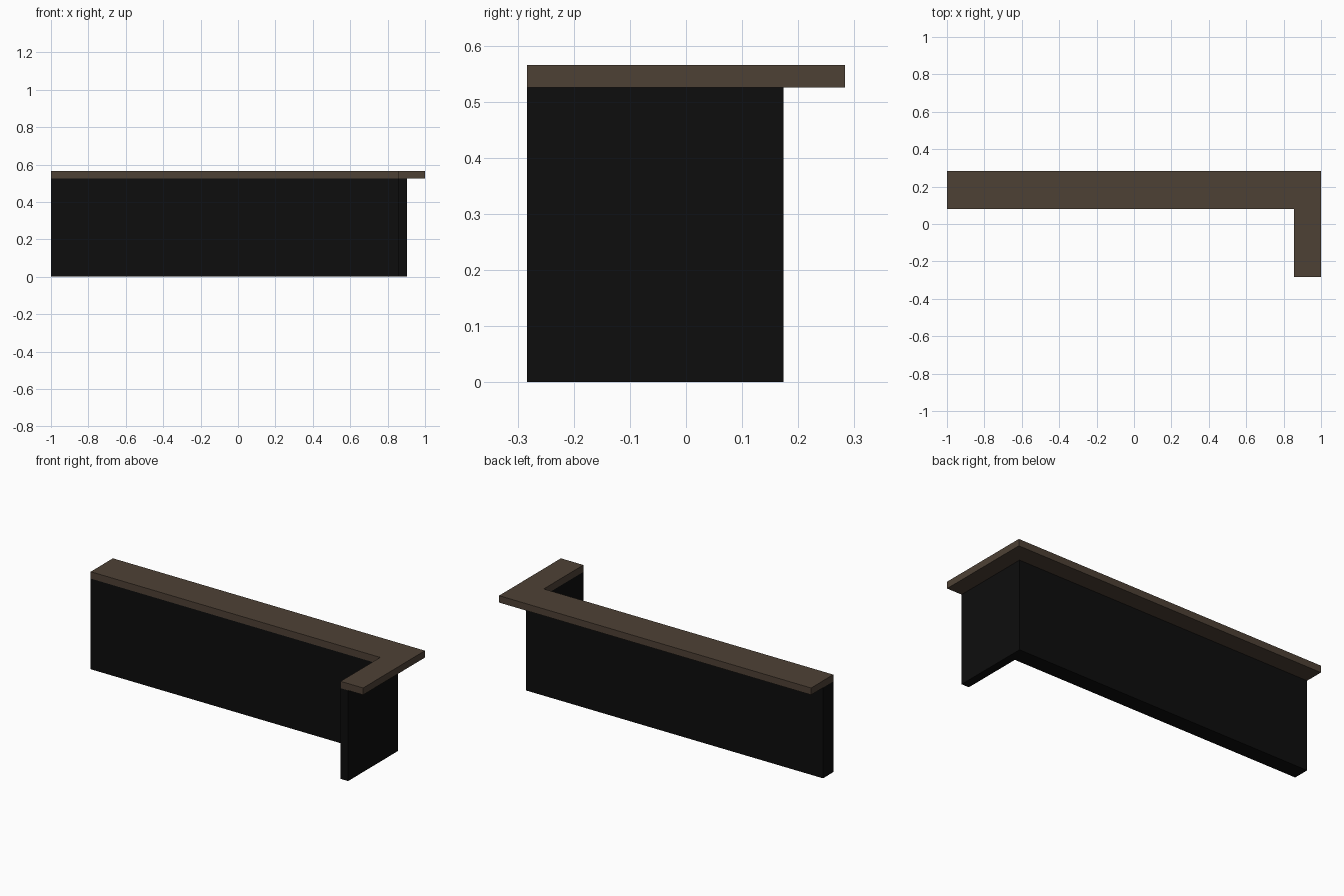
import bpy, bmesh

if "Cube" in bpy.data.objects:
    bpy.data.objects.remove(bpy.data.objects["Cube"])


def material(name, rgb):
    m = bpy.data.materials.new(name)
    m.diffuse_color = (*rgb, 1.0)
    m.use_nodes = True
    m.node_tree.nodes["Principled BSDF"].inputs["Base Color"].default_value = m.diffuse_color
    return m


def l_prism(name, x0, x1, y0, y1, inner_x, inner_y, z0, z1, mat):
    """Extrude an L outline: long run at the back, short return at the right."""
    outline = [(x0, inner_y), (inner_x, inner_y), (inner_x, y0),
               (x1, y0), (x1, y1), (x0, y1)]
    bm = bmesh.new()
    face = bm.faces.new([bm.verts.new((x, y, z0)) for x, y in outline])
    ext = bmesh.ops.extrude_face_region(bm, geom=[face])
    top = [g for g in ext["geom"] if isinstance(g, bmesh.types.BMVert)]
    bmesh.ops.translate(bm, verts=top, vec=(0, 0, z1 - z0))
    bmesh.ops.recalc_face_normals(bm, faces=bm.faces)
    me = bpy.data.meshes.new(name)
    bm.to_mesh(me)
    bm.free()
    me.materials.append(mat)
    ob = bpy.data.objects.new(name, me)
    bpy.context.collection.objects.link(ob)
    return ob


black = material("black panel", (0.004, 0.004, 0.004))
brown = material("dark brown wood", (0.076, 0.053, 0.036))

# Bar wall, flush with the inner edge of the counter
l_prism("bar_wall", -1.0, 0.904, -0.283, 0.174, 0.856, 0.08, 0.0, 0.525, black)
# Counter top, overhanging outwards
l_prism("counter_top", -1.0, 1.0, -0.283, 0.283, 0.856, 0.08, 0.525, 0.565, brown)
